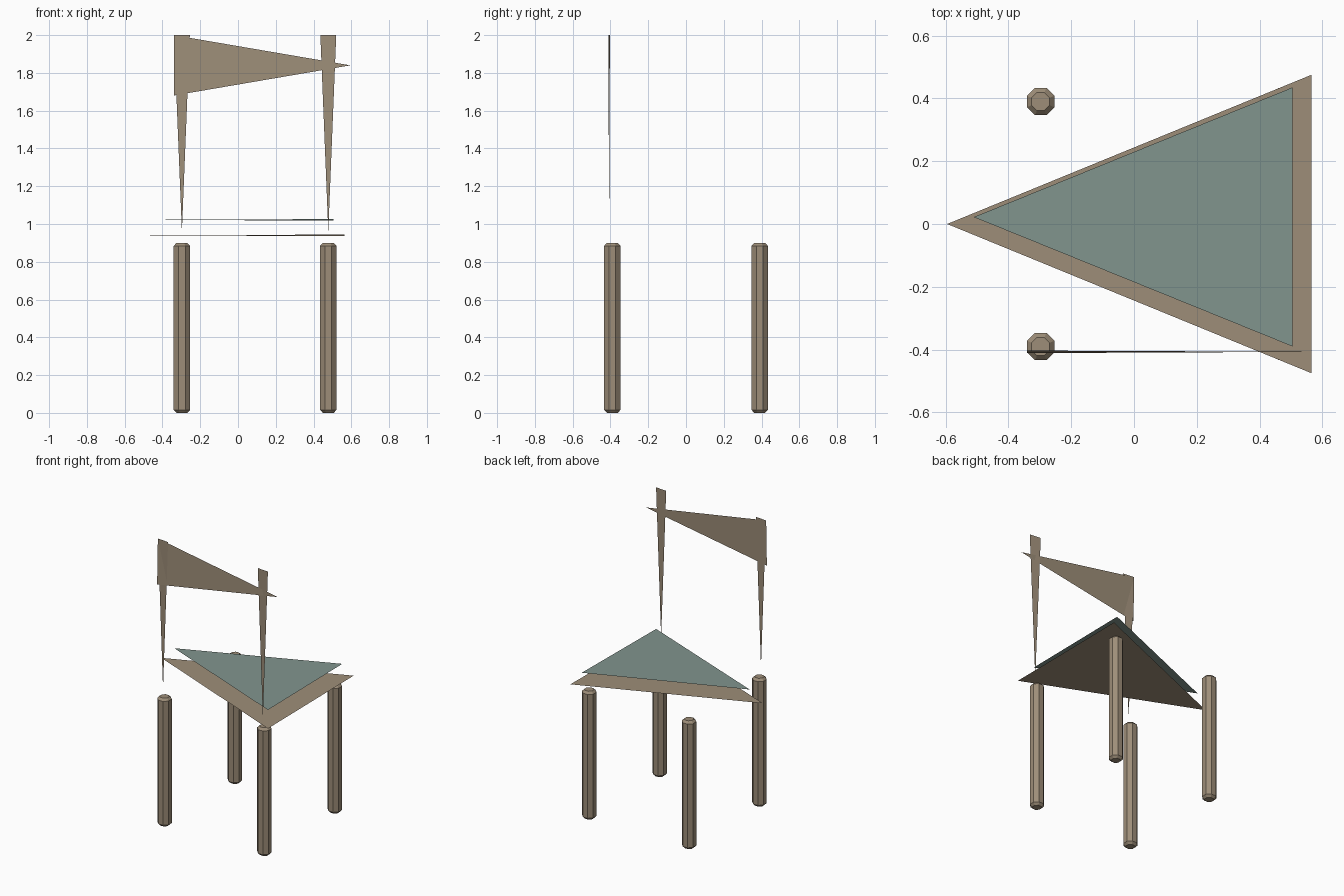
import bpy, bmesh, math
from mathutils import Vector

if "Cube" in bpy.data.objects:
    bpy.data.objects.remove(bpy.data.objects["Cube"])


def material(name, rgb):
    m = bpy.data.materials.new(name)
    m.diffuse_color = (*rgb, 1.0)
    m.use_nodes = True
    m.node_tree.nodes["Principled BSDF"].inputs["Base Color"].default_value = m.diffuse_color
    return m


wood = material("wood", (0.34, 0.27, 0.19))
fabric = material("fabric", (0.22, 0.30, 0.27))


def finish(bm, name, mat):
    mesh = bpy.data.meshes.new(name)
    bm.to_mesh(mesh)
    bm.free()
    mesh.materials.append(mat)
    ob = bpy.data.objects.new(name, mesh)
    bpy.context.collection.objects.link(ob)
    return ob


def panel(name, corner_a, corner_b, tip, mat):
    """Thin triangular sheet: two base corners and a tip."""
    bm = bmesh.new()
    bm.faces.new([bm.verts.new(p) for p in (corner_a, corner_b, tip)])
    return finish(bm, name, mat)


def leg(name, x, y):
    """Eight-sided post with chamfered ends."""
    apothem, height, chamfer = 0.0435, 0.9, 0.016
    radius = apothem / math.cos(math.pi / 8)
    inner = radius - chamfer
    rings = [(inner, 0), (radius, chamfer), (radius, height - chamfer), (inner, height)]
    bm = bmesh.new()
    loops = []
    for r, z in rings:
        angles = [(i + 0.5) * math.pi / 4 for i in range(8)]
        loops.append([bm.verts.new((x + r * math.cos(a), y + r * math.sin(a), z)) for a in angles])
    for low, high in zip(loops, loops[1:]):
        for i in range(8):
            j = (i + 1) % 8
            bm.faces.new((low[i], low[j], high[j], high[i]))
    bm.faces.new(loops[0][::-1])
    bm.faces.new(loops[-1])
    return finish(bm, name, wood)


LEFT, RIGHT, BACK = -0.297, 0.478, -0.407
T = 0.004  # half of the slight twist of each sheet

# Legs
for side, x in (("left", LEFT), ("right", RIGHT)):
    for end, y in (("front", -0.39), ("rear", 0.39)):
        leg(f"{side}_{end}_leg", x, y)

# Seat board and cushion
panel("seat", (0.565, -0.475, 0.94 - T), (0.565, 0.475, 0.94 + T), (-0.595, 0, 0.94), wood)
panel("cushion", (0.505, -0.39, 1.022 - T), (0.505, 0.435, 1.022 + T), (-0.51, 0.022, 1.022), fabric)

# Back posts, tapering down to a point
for side, x in (("left", LEFT), ("right", RIGHT)):
    panel(f"{side}_back_post", (x + 0.042, BACK - T, 2.0), (x - 0.042, BACK + T, 2.0),
          (x, BACK, 0.96), wood)

# Backrest, tapering to the right
panel("backrest", (-0.34, BACK - T, 1.68), (-0.34, BACK + T, 2.0), (0.595, BACK, 1.84), wood)
